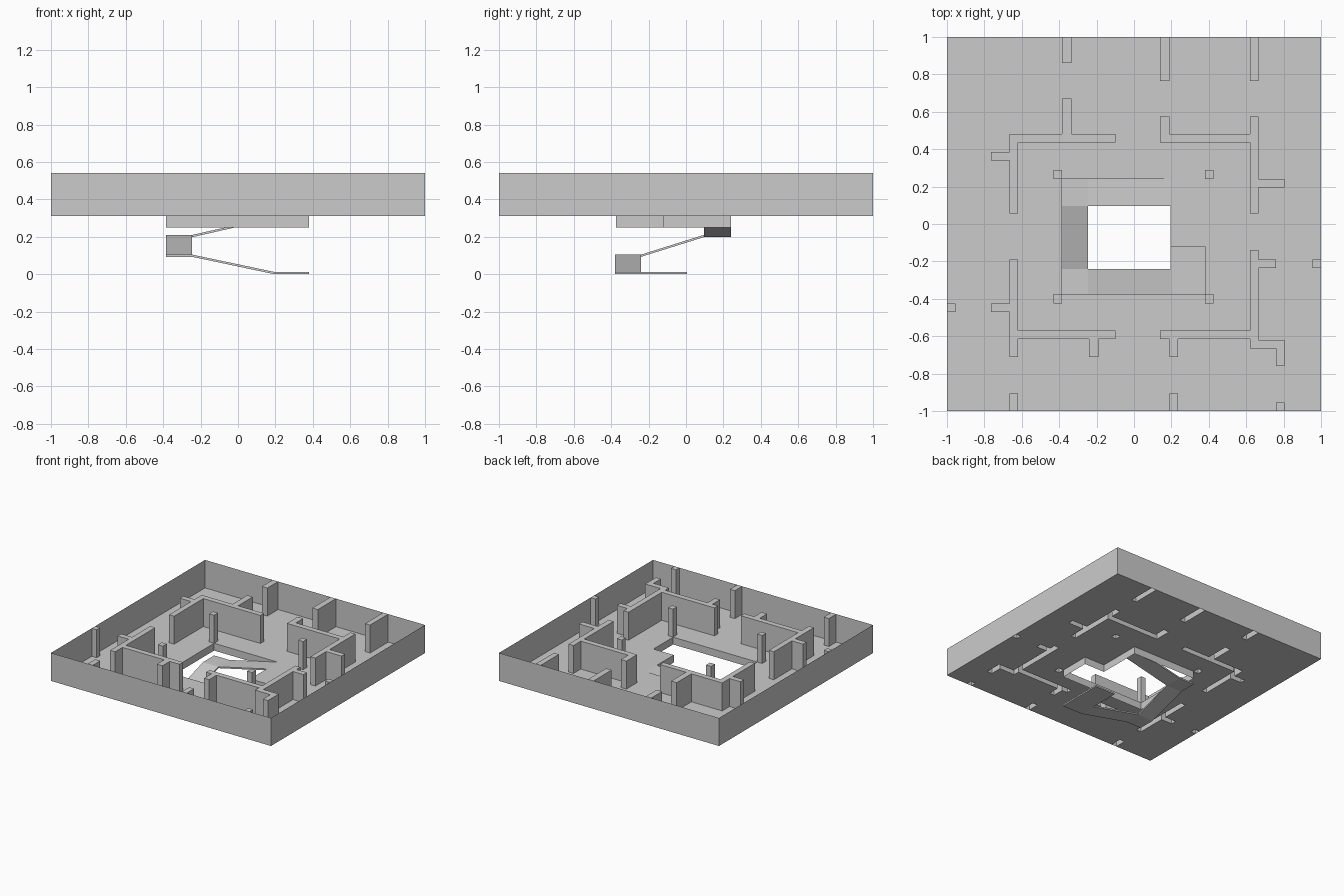
import bpy, bmesh
from mathutils import Vector

if "Cube" in bpy.data.objects:
    bpy.data.objects.remove(bpy.data.objects["Cube"])

FLOOR, TOP, LIP = 0.31, 0.54, 0.25

# Interior wall plan: x0, x1, y0, y1
WALLS = [
    # north-west group
    (-.665, -.10, .435, .48), (-.665, -.62, .055, .48), (-.385, -.335, .48, .67), (-.765, -.665, .34, .385),
    # north-east group
    (.14, .665, .435, .48), (.14, .19, .435, .575), (.62, .665, .055, .575), (.665, .805, .195, .24),
    # south-east group
    (.62, .665, -.665, -.14), (.665, .76, -.235, -.19), (.62, .805, -.665, -.62),
    (.76, .805, -.76, -.62), (.14, .62, -.615, -.57), (.19, .235, -.71, -.57),
    # south-west group
    (-.665, -.10, -.615, -.57), (-.665, -.62, -.71, -.19), (-.24, -.19, -.71, -.57), (-.765, -.665, -.47, -.425),
    # stubs against the outer walls
    (-.385, -.335, .86, 1), (.14, .19, .765, 1), (.62, .665, .765, 1), (-1, -.955, -.47, -.425),
    (.955, 1, -.235, -.19), (-.665, -.62, -1, -.905), (.19, .235, -1, -.905), (.76, .805, -1, -.955),
]
# Four columns round the stairwell
COLUMNS = [(x, x + .045, y, y + .05) for x in (-.43, .38) for y in (-.425, .24)]
# Stairwell opening
OPENING = [(-.385, .195, -.375, .24), (.195, .38, -.375, -.12)]


def make_object(name, quads):
    """Weld loose polygons into one clean flat-faced object."""
    bm = bmesh.new()
    for q in quads:
        bm.faces.new([bm.verts.new(p) for p in q])
    bmesh.ops.remove_doubles(bm, verts=bm.verts, dist=1e-5)
    bmesh.ops.dissolve_limit(bm, angle_limit=0.01, verts=bm.verts, edges=bm.edges)
    bmesh.ops.triangulate(bm, faces=[f for f in bm.faces if len(f.verts) > 4])
    mesh = bpy.data.meshes.new(name)
    bm.to_mesh(mesh)
    bm.free()
    obj = bpy.data.objects.new(name, mesh)
    bpy.context.collection.objects.link(obj)
    return obj


def side(a, b, z0, z1):
    return [(*a, z0), (*b, z0), (*b, z1), (*a, z1)]


# Split the plan into cells on every wall line, then classify each cell
rects = WALLS + COLUMNS + OPENING
xs = sorted({-1, 1} | {v for r in rects for v in r[:2]})
ys = sorted({-1, 1} | {v for r in rects for v in r[2:]})


def kind(i, j):
    if not (0 <= i < len(xs) - 1 and 0 <= j < len(ys) - 1):
        return "outside"
    x, y = (xs[i] + xs[i + 1]) / 2, (ys[j] + ys[j + 1]) / 2
    inside = lambda group: any(a < x < b and c < y < d for a, b, c, d in group)
    return "hole" if inside(OPENING) else "wall" if inside(WALLS + COLUMNS) else "floor"


floor, walls, lip, outer = [], [], [], []
for i in range(len(xs) - 1):
    for j in range(len(ys) - 1):
        k = kind(i, j)
        if k == "hole":
            continue
        x0, x1, y0, y1 = xs[i], xs[i + 1], ys[j], ys[j + 1]
        z = TOP if k == "wall" else FLOOR
        (walls if k == "wall" else floor).append([(x0, y0, z), (x1, y0, z), (x1, y1, z), (x0, y1, z)])
        # Vertical faces towards each neighbouring cell
        for di, dj, a, b in ((0, -1, (x0, y0), (x1, y0)), (1, 0, (x1, y0), (x1, y1)),
                             (0, 1, (x1, y1), (x0, y1)), (-1, 0, (x0, y1), (x0, y0))):
            n = kind(i + di, j + dj)
            if n == "outside":
                outer.append(side(a, b, FLOOR, TOP))
            elif n == "hole":
                lip.append(side(a, b, LIP, FLOOR))
            elif k == "wall" and n == "floor":
                walls.append(side(a, b, FLOOR, TOP))

make_object("floor", floor)
make_object("inner_walls_and_columns", walls)
make_object("opening_lip", lip)
make_object("outer_walls", outer)


def flight(name, profile, axis, lo, hi, thick=.012):
    """Thin ramp: a top profile (distance, height) swept across its width."""
    loop = profile + [(d, z - thick) for d, z in reversed(profile)]
    bm = bmesh.new()
    put = (lambda d, w, z: (d, w, z)) if axis == "x" else (lambda d, w, z: (w, d, z))
    face = bm.faces.new([bm.verts.new(put(d, lo, z)) for d, z in loop])
    ext = bmesh.ops.extrude_face_region(bm, geom=[face], use_keep_orig=True)
    shift = Vector(put(0, hi - lo, 0))
    bmesh.ops.translate(bm, vec=shift, verts=[v for v in ext["geom"] if isinstance(v, bmesh.types.BMVert)])
    bmesh.ops.recalc_face_normals(bm, faces=bm.faces)
    mesh = bpy.data.meshes.new(name)
    bm.to_mesh(mesh)
    bm.free()
    bpy.context.collection.objects.link(bpy.data.objects.new(name, mesh))


# Ramps and landings winding up through the opening
flight("bottom_landing", [(.195, .012), (.38, .012)], "x", -.24, .005)
flight("lower_ramp", [(.38, .012), (.195, .012), (-.245, .105), (-.385, .105)], "x", -.38, -.24)
flight("middle_ramp", [(-.24, .105), (.095, .21), (.24, .21)], "y", -.385, -.245)
flight("upper_ramp", [(-.245, .21), (.195, .31)], "x", .095, .24)
